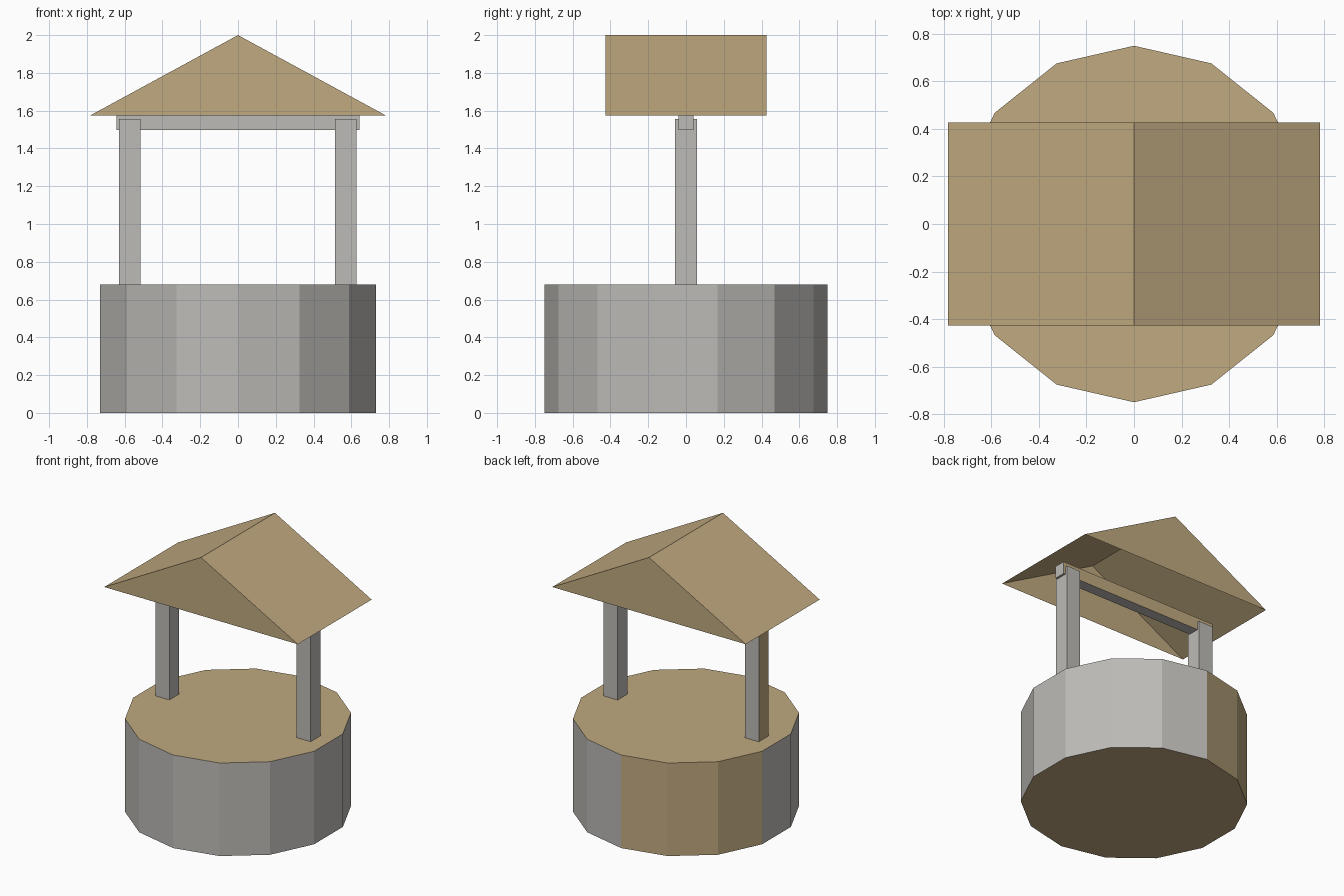
import bpy, bmesh, math
from mathutils import Matrix, Vector

if "Cube" in bpy.data.objects:
    bpy.data.objects.remove(bpy.data.objects["Cube"], do_unlink=True)


def make_material(name, rgb):
    mat = bpy.data.materials.new(name)
    mat.use_nodes = True
    mat.diffuse_color = (*rgb, 1)
    bsdf = next(n for n in mat.node_tree.nodes if n.type == "BSDF_PRINCIPLED")
    bsdf.inputs["Base Color"].default_value = (*rgb, 1)
    return mat


stone = make_material("stone grey", (0.51, 0.50, 0.475))
tan = make_material("tan wood", (0.53, 0.40, 0.215))


def finish(name, bm, mats, is_tan=None):
    """Turn the bmesh into an object; faces whose normal passes is_tan get the second material."""
    bm.normal_update()
    for f in bm.faces:
        f.material_index = int(bool(is_tan and is_tan(f.normal)))
    mesh = bpy.data.meshes.new(name)
    bm.to_mesh(mesh)
    bm.free()
    for m in mats:
        mesh.materials.append(m)
    obj = bpy.data.objects.new(name, mesh)
    bpy.context.collection.objects.link(obj)
    return obj


def box(name, low, high, is_tan=None):
    low, high = Vector(low), Vector(high)
    bm = bmesh.new()
    bmesh.ops.create_cube(bm, size=1)
    bmesh.ops.scale(bm, vec=high - low, verts=bm.verts)
    bmesh.ops.translate(bm, vec=(low + high) / 2, verts=bm.verts)
    return finish(name, bm, [stone, tan], is_tan)


# Well base: fourteen-sided drum with a corner at the back
SIDES, RADIUS, RIM = 14, 0.75, 0.68
bm = bmesh.new()
bmesh.ops.create_cone(bm, cap_ends=True, segments=SIDES, radius1=RADIUS, radius2=RADIUS,
                      depth=RIM, matrix=Matrix.Translation((0, 0, RIM / 2)))
corner = next(iter(bm.verts)).co
turn = math.pi / 2 - math.atan2(corner.y, corner.x)
bmesh.ops.rotate(bm, cent=(0, 0, 0), matrix=Matrix.Rotation(turn, 3, "Z"), verts=bm.verts)


# Caps and three panels at the back are tan
def drum_tan(n):
    angle = math.degrees(math.atan2(n.y, n.x))
    return abs(n.z) > 0.5 or 90 < angle < 167


finish("well_base", bm, [stone, tan], drum_tan)

# Posts: the outer face of the right one is tan
POST = 0.057
for name, x, rule in (("left_post", 0.57, None), ("right_post", -0.572, lambda n: n.x < -0.5)):
    box(name, (x - POST, -POST, RIM), (x + POST, POST, 1.555), rule)

# Cross beam with a tan back face
box("cross_beam", (-0.643, -0.041, 1.497), (0.643, 0.041, 1.587), lambda n: n.y > 0.5)

# Roof: gabled shell, open underneath
HALF_W, HALF_D, EAVE, RIDGE = 0.782, 0.427, 1.575, 2.0
bm = bmesh.new()
front, back = [[bm.verts.new((x, y, z)) for x, z in ((-HALF_W, EAVE), (HALF_W, EAVE), (0, RIDGE))]
               for y in (-HALF_D, HALF_D)]
bm.faces.new(front)
bm.faces.new(back[::-1])
bm.faces.new((front[1], back[1], back[2], front[2]))
bm.faces.new((front[2], back[2], back[0], front[0]))
finish("roof", bm, [tan])
